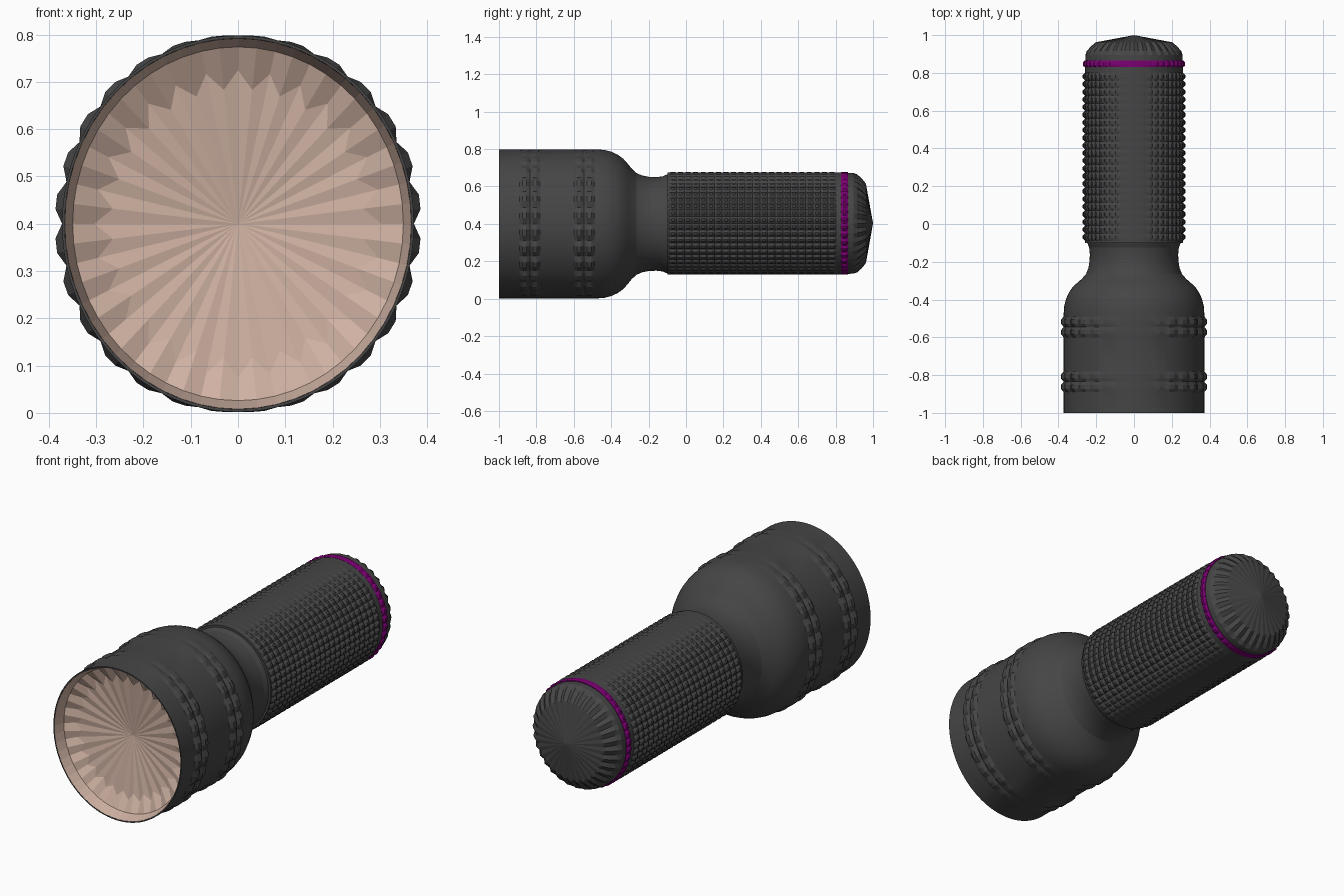
import bpy, bmesh, math

old = bpy.data.objects.get("Cube")
if old:
    bpy.data.objects.remove(old, do_unlink=True)


def material(name, rgb):
    mat = bpy.data.materials.new(name)
    mat.use_nodes = True
    mat.diffuse_color = (*rgb, 1)
    mat.node_tree.nodes["Principled BSDF"].inputs["Base Color"].default_value = (*rgb, 1)
    return mat


black = material("dark_grey", (0.06, 0.06, 0.06))
purple = material("purple", (0.2, 0.0, 0.17))
tan = material("warm_reflector", (0.62, 0.44, 0.36))


def lathe(name, rings, segs, mat, squash, angle=15, centre=0.4):
    """Spin rings of (y, radius) about the y axis; a radius may be a function of
    the segment number and its angle, and zero makes a pole."""
    bm = bmesh.new()
    loops = []
    for y, radius in rings:
        if radius == 0:
            loops.append([bm.verts.new((0, y, centre))] * segs)
            continue
        loop = []
        for i in range(segs):
            a = math.tau * i / segs
            r = radius(i, a) if callable(radius) else radius
            loop.append(bm.verts.new((squash * r * math.cos(a), y, centre + r * math.sin(a))))
        loops.append(loop)
    for p, q in zip(loops, loops[1:]):
        for i in range(segs):
            j = (i + 1) % segs
            bm.faces.new(list(dict.fromkeys((p[i], q[i], q[j], p[j]))))
    mesh = bpy.data.meshes.new(name)
    bm.to_mesh(mesh)
    bm.free()
    mesh.materials.append(mat)
    obj = bpy.data.objects.new(name, mesh)
    bpy.context.collection.objects.link(obj)
    bpy.ops.object.select_all(action='DESELECT')
    obj.select_set(True)
    bpy.context.view_layer.objects.active = obj
    bpy.ops.object.shade_smooth_by_angle(angle=math.radians(angle))
    return obj


def studs(base, height):
    """Raised blocks round a ring, strongest on the left and right sides."""
    return lambda i, a: base + (height * abs(math.cos(a)) if i % 3 else 0)


def teeth(ridge, valley):
    return lambda i, a: valley if i % 2 else ridge


def stud_rows(start, pitch, count, base, height):
    rows = []
    for k in range(count):
        y = start + k * pitch
        rows += [(y, base), (y + pitch * 0.3, studs(base, height)),
                 (y + pitch * 0.7, studs(base, height))]
    return rows + [(start + count * pitch, base)]


# Head with two studded bands, shoulder and neck
head_r = 0.398
shoulder = [(-0.47, head_r), (-0.435, 0.395), (-0.4, 0.386), (-0.365, 0.37), (-0.335, 0.348),
            (-0.31, 0.32), (-0.29, 0.295), (-0.265, 0.272), (-0.235, 0.259), (-0.2, 0.252),
            (-0.16, 0.25), (-0.125, 0.254), (-0.1, 0.265)]
head = [(-1, 0.392), (-1, head_r)]
head += stud_rows(-0.89, 0.055, 2, head_r, 0.016)
head += stud_rows(-0.6, 0.055, 2, head_r, 0.016)
lathe("head", head + shoulder, 84, black, 0.935)

# Reflector bowl with a toothed edge
lathe("reflector", [(-0.87, 0), (-0.91, teeth(0.325, 0.285)), (-0.945, 0.374), (-1, 0.392)],
      56, tan, 0.935, 5)

# Studded handle
grip_r = 0.273
handle = [(-0.1, 0.25), (-0.1, grip_r)]
handle += stud_rows(-0.09, 0.0405, 22, grip_r, 0.013)
handle += [(0.832, grip_r)]
lathe("handle", handle, 144, black, 0.95, centre=0.403)

# Coloured ring
lathe("ring", [(0.83, 0.265), (0.83, 0.274), (0.839, studs(0.274, 0.011)),
               (0.856, studs(0.274, 0.011)), (0.865, 0.274), (0.865, 0.262)],
      126, purple, 0.95, centre=0.403)

# Fluted tail cap with a pointed end
lathe("tail_cap", [(0.863, 0.25), (0.863, 0.27), (0.895, 0.269), (0.915, teeth(0.262, 0.25)),
                   (0.94, teeth(0.24, 0.226)), (0.962, teeth(0.212, 0.198)), (1, 0)],
      64, black, 0.955, 5, centre=0.403)
